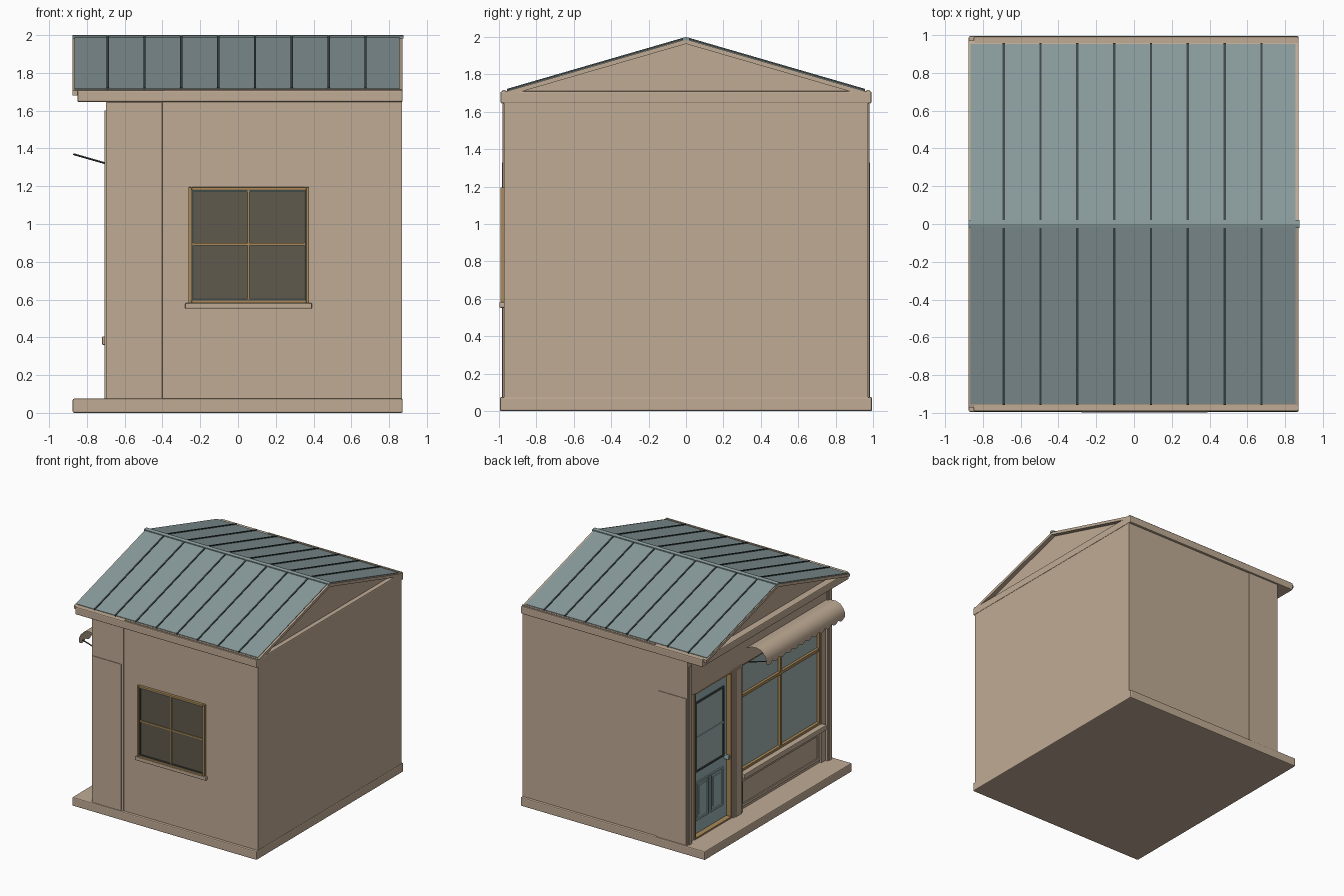
import bpy, bmesh, math
from mathutils import Vector

cube = bpy.data.objects.get("Cube")
if cube:
    bpy.data.objects.remove(cube)


def material(name, r, g, b):
    m = bpy.data.materials.new(name)
    m.diffuse_color = (r, g, b, 1)
    m.use_nodes = True
    m.node_tree.nodes["Principled BSDF"].inputs["Base Color"].default_value = (r, g, b, 1)
    return m


STONE = material("warm beige plaster", .53, .41, .30)
ROOF = material("slate blue roof", .25, .325, .33)
SEAM = material("dark seam metal", .05, .065, .065)
WOOD = material("ochre wood", .40, .25, .10)
DARK = material("dark brown glass", .115, .10, .075)
GLASS = material("pale shop glass", .36, .46, .43)
DOOR = material("blue grey door paint", .33, .45, .47)


def finish(name, bm, mat, bevel=0):
    bmesh.ops.recalc_face_normals(bm, faces=bm.faces)
    mesh = bpy.data.meshes.new(name)
    bm.to_mesh(mesh)
    bm.free()
    mesh.materials.append(mat)
    ob = bpy.data.objects.new(name, mesh)
    bpy.context.collection.objects.link(ob)
    if bevel:
        mod = ob.modifiers.new("Bevel", "BEVEL")
        mod.width = bevel
        mod.segments = 2
    return ob


def box(name, x, y, z, mat, bevel=0):
    """Box spanning three (low, high) ranges."""
    bm = bmesh.new()
    bmesh.ops.create_cube(bm, size=1)
    for v in bm.verts:
        v.co = [r[0] + (c + .5) * (r[1] - r[0]) for r, c in zip((x, y, z), v.co)]
    return finish(name, bm, mat, bevel)


def prism(name, profile, x, mat):
    """Extrude a (y, z) outline along x."""
    bm = bmesh.new()
    face = bm.faces.new([bm.verts.new((x[0], y, z)) for y, z in profile])
    new = bmesh.ops.extrude_face_region(bm, geom=[face])["geom"]
    bmesh.ops.translate(bm, vec=(x[1] - x[0], 0, 0),
                        verts=[v for v in new if isinstance(v, bmesh.types.BMVert)])
    return finish(name, bm, mat)


def frame(name, a, b, z, depth, w, mat, axis):
    """Rectangular frame on a wall; axis is the direction it faces."""
    parts = [((a[0], a[0] + w), z), ((a[1] - w, a[1]), z),
             ((a[0] + w, a[1] - w), (z[0], z[0] + w)),
             ((a[0] + w, a[1] - w), (z[1] - w, z[1]))]
    for i, (s, h) in enumerate(parts):
        xy = (s, depth) if axis == "y" else (depth, s)
        box(f"{name}_{i + 1}", *xy, h, mat, b)


# Base and main body
box("base_slab", (-.875, .872), (-.995, .995), (0, .075), STONE, .008)
box("main_walls", (-.62, .868), (-.972, .972), (.07, 1.66), STONE)
box("cornice", (-.85, .872), (-.992, .992), (1.645, 1.71), STONE, .008)

# Corner piers with raised side panels
for side, s in (("back", 1), ("front", -1)):
    box(f"{side}_corner_pier", (-.7, -.4), sorted((s * .915, s * .98)), (.07, 1.645), STONE, .004)
    box(f"{side}_pier_panel", (-.69, -.42), sorted((s * .97, s * .985)), (.075, 1.33), STONE)
    box(f"{side}_pier_inner_strip", (-.68, -.6), sorted((s * .86, s * .92)), (.07, 1.33), STONE)
    box(f"{side}_pier_face_strip", (-.708, -.69), sorted((s * .93, s * .965)), (.075, 1.6), STONE)

# Shop front structure
box("shop_lintel", (-.69, -.6), (-.92, .92), (1.33, 1.65), STONE)
box("middle_pier", (-.7, -.6), (.23, .365), (.07, 1.34), STONE, .004)
box("middle_pier_strip", (-.708, -.69), (.26, .335), (.075, 1.33), STONE)
box("stall_riser", (-.665, -.6), (-.87, .24), (.07, .37), STONE)
frame("stall_riser_moulding", (-.85, .22), 0, (.1, .34), (-.675, -.66), .025, STONE, "x")
box("shop_sill", (-.72, -.6), (-.88, .235), (.36, .405), STONE, .006)

# Shop window
box("shop_glass", (-.65, -.61), (-.87, .235), (.4, 1.335), GLASS)
frame("shop_window_frame", (-.865, .23), .003, (.405, 1.33), (-.675, -.64), .022, WOOD, "x")
box("shop_window_mullion", (-.672, -.64), (-.341, -.319), (.42, 1.32), WOOD)
box("shop_window_transom", (-.672, -.64), (-.85, .22), (1.035, 1.06), WOOD)

# Door with glazing, panels and handle
box("door_leaf", (-.645, -.61), (.37, .84), (.075, 1.3), DOOR)
frame("door_frame", (.355, .865), .002, (.07, 1.335), (-.69, -.615), .018, WOOD, "x")
box("door_glass", (-.649, -.64), (.43, .79), (.63, 1.2), GLASS)
frame("door_glass_bead", (.415, .805), 0, (.615, 1.215), (-.655, -.64), .016, SEAM, "x")
box("door_glazing_bar", (-.655, -.64), (.42, .8), (.9, .915), DOOR)
for i, y in enumerate((.43, .625)):
    frame(f"door_panel_{i + 1}", (y, y + .165), 0, (.2, .53), (-.655, -.64), .014, DOOR, "x")
    box(f"door_panel_field_{i + 1}", (-.651, -.64), (y + .035, y + .13), (.24, .49), DOOR)
box("door_handle", (-.69, -.64), (.385, .41), (.585, .62), GLASS, .005)

# Side window with sill and glazing bars
box("side_window_glass", (-.25, .365), (-.979, -.96), (.59, 1.185), DARK)
frame("side_window_frame", (-.262, .377), .004, (.58, 1.195), (-.993, -.965), .016, WOOD, "y")
frame("side_window_sash", (-.246, .361), 0, (.596, 1.179), (-.985, -.965), .01, SEAM, "y")
box("side_window_mullion", (.05, .062), (-.987, -.965), (.6, 1.18), WOOD)
box("side_window_transom", (-.24, .355), (-.987, -.965), (.887, .899), WOOD)
box("side_window_sill", (-.28, .392), (-.998, -.96), (.552, .582), STONE, .006)

# Gable infill, recessed behind the roof edge
prism("gable_infill", [(-.93, 1.7), (.93, 1.7), (0, 1.965)], (-.79, .835), STONE)


# Roof: each slope has a deck, a metal sheet and raised seams
def slope(s, lift, drop, edge):
    def z(y):
        return 1.988 - y * .29
    return [(0, z(0) + lift), (s * edge, z(edge) + lift),
            (s * edge, z(edge) - drop), (0, z(0) - drop)]


for side, s in (("back", 1), ("front", -1)):
    prism(f"{side}_roof_deck", slope(s, 0, .025, .972), (-.875, .872), STONE)
    prism(f"{side}_roof_sheet", slope(s, .005, .003, .952), (-.866, .855), ROOF)
    for i in range(8):
        x = -.69 + i * .195
        prism(f"{side}_roof_seam_{i + 1}", slope(s, .012, .002, .957), (x - .006, x + .006), SEAM)
    box(f"{side}_eave_strip", (-.39, .87), sorted((s * .965, s * .98)), (1.7, 1.716), STONE)
prism("ridge_cap", [(-.02, 1.982), (.02, 1.982), (.02, 1.995), (0, 2), (-.02, 1.995)],
      (-.877, .875), ROOF)

# Awning: a thin curved sheet with a scalloped hem
COLS, SCALLOPS = 96, 12
curve = [(-.69, 1.455), (-.74, 1.475), (-.79, 1.478), (-.83, 1.465),
         (-.86, 1.435), (-.876, 1.4), (-.876, 1.365)]
bm = bmesh.new()
rows = []
for k, (x, z) in enumerate(curve):
    hem = .022 if k == len(curve) - 1 else 0
    rows.append([bm.verts.new((x, .165 - 1.065 * c / COLS,
                 z - hem * abs(math.sin(math.pi * SCALLOPS * c / COLS)))) for c in range(COLS + 1)])
for r, q in zip(rows, rows[1:]):
    for c in range(COLS):
        bm.faces.new((r[c], q[c], q[c + 1], r[c + 1]))
for f in bm.faces:
    f.smooth = True
finish("awning_sheet", bm, STONE)

# Awning support arms
for i, y in enumerate((.12, -.86)):
    a, b = Vector((-.68, y, 1.315)), Vector((-.872, y, 1.37))
    bm = bmesh.new()
    bmesh.ops.create_cone(bm, cap_ends=True, segments=8, radius1=.005, radius2=.005,
                          depth=(b - a).length)
    bm.transform((b - a).to_track_quat("Z", "Y").to_matrix().to_4x4())
    bmesh.ops.translate(bm, vec=(a + b) / 2, verts=bm.verts)
    finish(f"awning_arm_{i + 1}", bm, SEAM)
